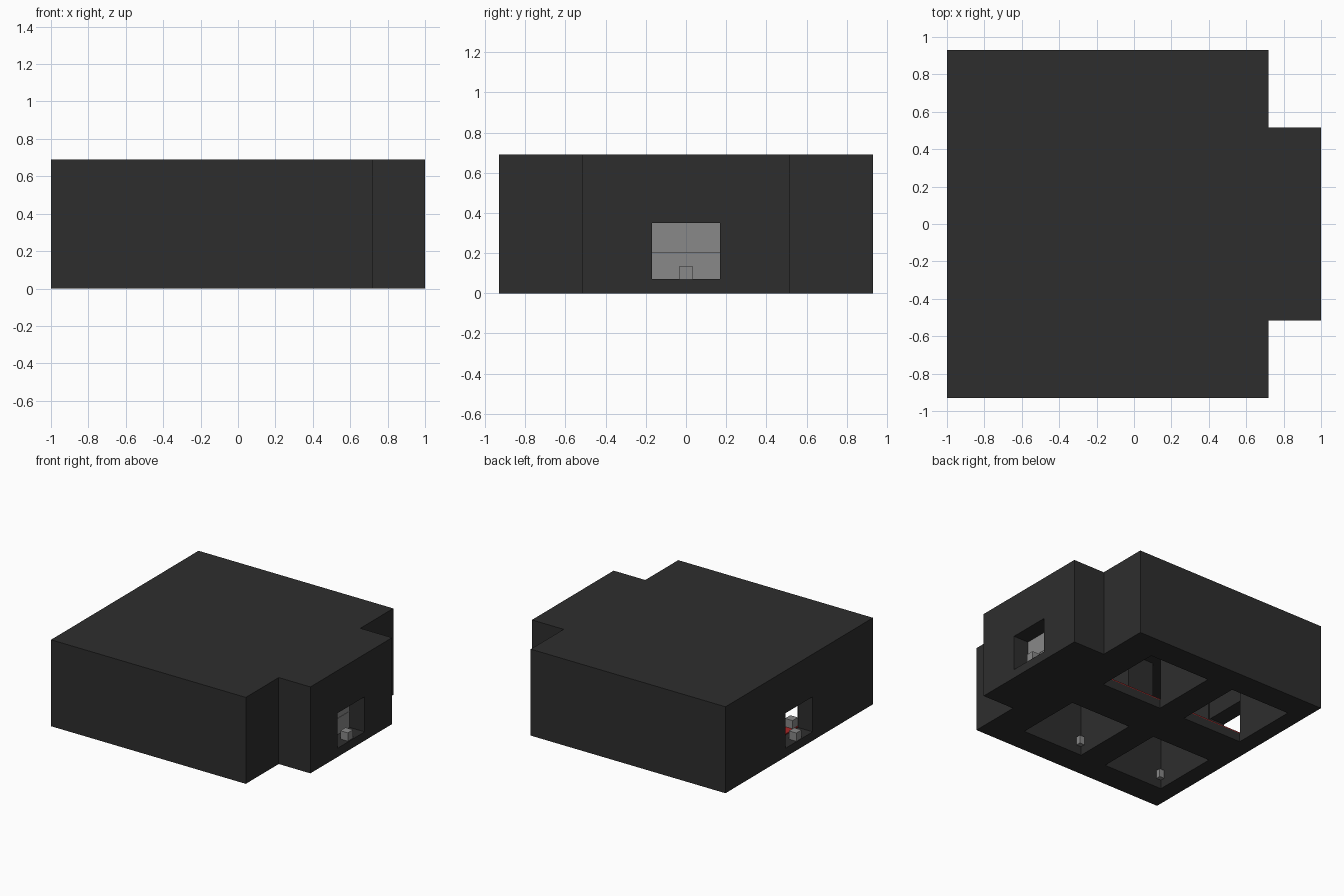
import bpy
import bmesh

old = bpy.data.objects.get("Cube")
if old:
    bpy.data.objects.remove(old)


def material(name, color):
    mat = bpy.data.materials.new(name)
    mat.use_nodes = True
    mat.diffuse_color = (*color, 1)
    mat.node_tree.nodes["Principled BSDF"].inputs["Base Color"].default_value = (*color, 1)
    return mat


charcoal = material("charcoal", (0.027, 0.027, 0.027))
grey = material("mid_grey", (0.25, 0.25, 0.25))
red = material("carpet_red", (0.4, 0.02, 0.02))


def add_mesh(name, bm, mat):
    bmesh.ops.recalc_face_normals(bm, faces=bm.faces)
    mesh = bpy.data.meshes.new(name)
    bm.to_mesh(mesh)
    bm.free()
    mesh.materials.append(mat)
    obj = bpy.data.objects.new(name, mesh)
    bpy.context.collection.objects.link(obj)
    return obj


def box(name, xs, ys, zs, mat):
    """Box between the given x, y and z limits."""
    bm = bmesh.new()
    bmesh.ops.create_cube(bm, size=1)
    for v in bm.verts:
        for axis, (low, high) in enumerate((xs, ys, zs)):
            v.co[axis] = low if v.co[axis] < 0 else high
    return add_mesh(name, bm, mat)


def cube(name, x, y, z, mat=grey, half=0.033):
    return box(name, (x - half, x + half), (y - half, y + half),
               (z - half, z + half), mat)


# Outer block: wide hall with a narrower porch on the +x end
side = [(-1, -0.93), (0.72, -0.93), (0.72, -0.515), (1, -0.515)]
outline = side + [(x, -y) for x, y in reversed(side)]
bm = bmesh.new()
base = bm.faces.new([bm.verts.new((x, y, 0)) for x, y in outline])
top = bmesh.ops.extrude_face_region(bm, geom=[base])["geom"]
bmesh.ops.translate(bm, vec=(0, 0, 0.69),
                    verts=[g for g in top if isinstance(g, bmesh.types.BMVert)])
building = add_mesh("building", bm, charcoal)

# Hollows: corridor, doorways at both ends, four bays open underneath
floor, ceiling = 0.07, 0.62
bays = [(-0.86, -0.33), (-0.1, 0.44)]
door_ys, door_zs = (-0.17, 0.17), (floor, 0.35)
cutters = [
    box("corridor_cutter", (-0.87, 0.85), (-0.18, 0.18), (floor, ceiling), charcoal),
    box("left_doorway_cutter", (0.8, 1.1), door_ys, door_zs, charcoal),
    box("right_doorway_cutter", (-1.1, -0.8), door_ys, door_zs, charcoal),
]
for xs in bays:
    for ys in ((-0.72, -0.175), (0.175, 0.72)):
        cutters.append(box("bay_cutter", xs, ys, (-0.1, ceiling), charcoal))

bpy.context.view_layer.objects.active = building
for cutter in cutters:
    cutter.hide_render = True
    mod = building.modifiers.new("hollow", 'BOOLEAN')
    mod.operation = 'DIFFERENCE'
    mod.solver = 'EXACT'
    mod.object = cutter
    bpy.ops.object.modifier_apply(modifier=mod.name)
for cutter in cutters:
    bpy.data.objects.remove(cutter)

# Door closing the porch, in four panels with fine joints
gap = 0.001
for ys in ((-0.17, -gap), (gap, 0.17)):
    for zs in ((floor, 0.2 - gap), (0.2 + gap, 0.35)):
        box("door_panel", (0.857, 0.867), ys, zs, grey)

# Carpet along the corridor
box("carpet", (-0.87, 0.85), (-0.175, 0.175), (floor, floor + 0.008), red)

# Small blocks on the doorsills, by the entrance and in the bay corners
block_z = floor + 0.034
cube("left_sill_block", 0.96, 0, block_z)
cube("right_sill_block", -0.965, 0, block_z)
cube("entrance_block", -0.83, -0.145, block_z + 0.008)
for xs in bays:
    for y in (-0.715, 0.715):
        cube("bay_block", xs[0] + 0.01, y, block_z)
